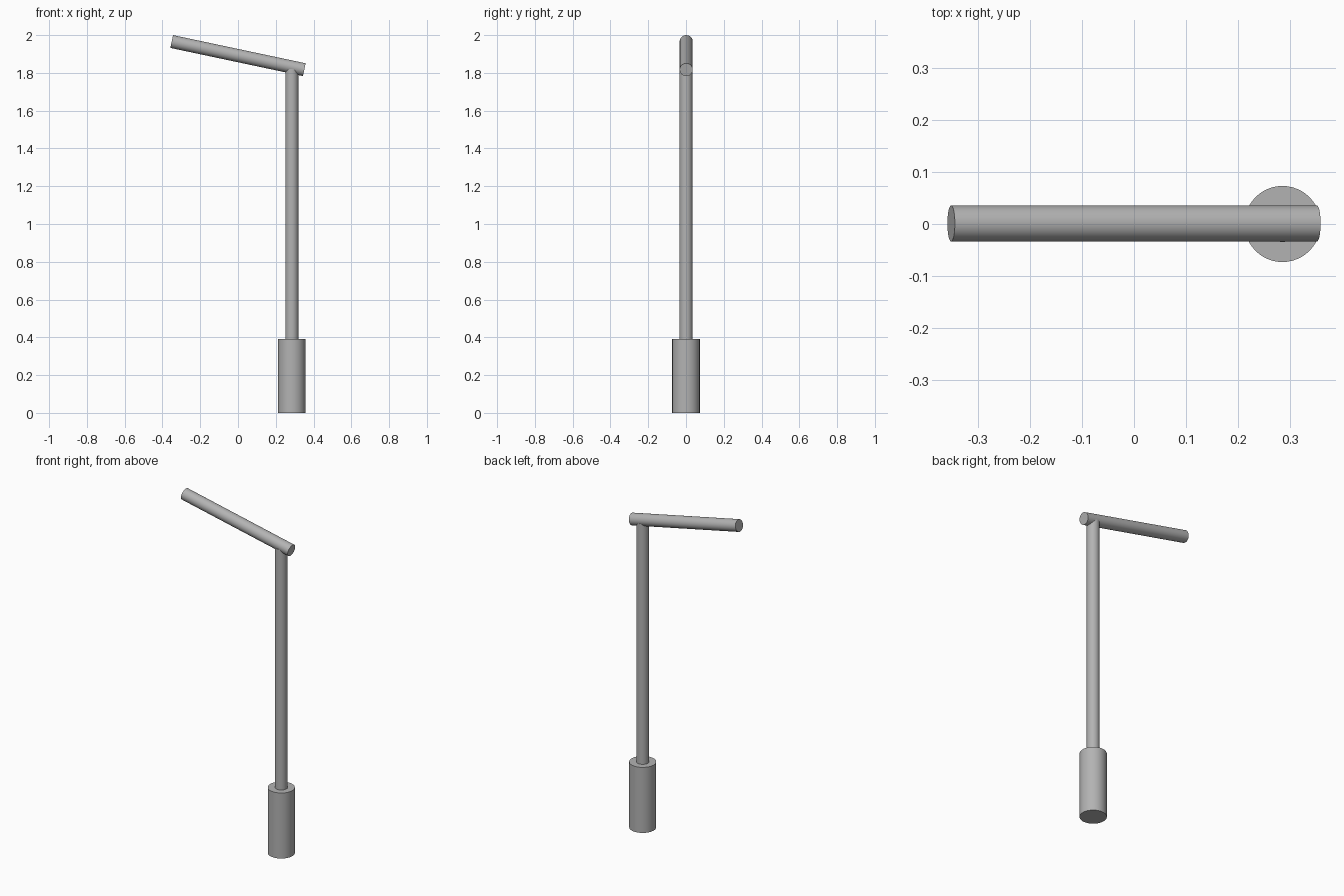
import bpy
import math
from mathutils import Vector

cube = bpy.data.objects.get("Cube")
if cube:
    bpy.data.objects.remove(cube, do_unlink=True)

# Single grey metal finish
grey = bpy.data.materials.new("grey metal")
grey.use_nodes = True
colour = (0.45, 0.45, 0.45, 1)
grey.diffuse_color = colour
grey.node_tree.nodes["Principled BSDF"].inputs["Base Color"].default_value = colour


def rod(name, start, end, radius):
    """Capped round bar running between two points."""
    start, end = Vector(start), Vector(end)
    axis = end - start
    bpy.ops.mesh.primitive_cylinder_add(
        vertices=48, radius=radius, depth=axis.length, location=(start + end) / 2,
        rotation=axis.to_track_quat("Z", "Y").to_euler())
    obj = bpy.context.object
    obj.name = name
    obj.data.materials.append(grey)
    bpy.ops.object.shade_smooth_by_angle(angle=math.radians(35))
    return obj


POST_X = 0.285
# Thick socket at the foot
rod("base", (POST_X, 0, 0), (POST_X, 0, 0.39), 0.073)
# Upright pole, ending inside the arm
rod("pole", (POST_X, 0, 0.38), (POST_X, 0, 1.82), 0.0345)
# Arm tilted upwards towards the right side
rod("arm", (0.351, 0.001, 1.817), (-0.351, 0.001, 1.966), 0.0345)
